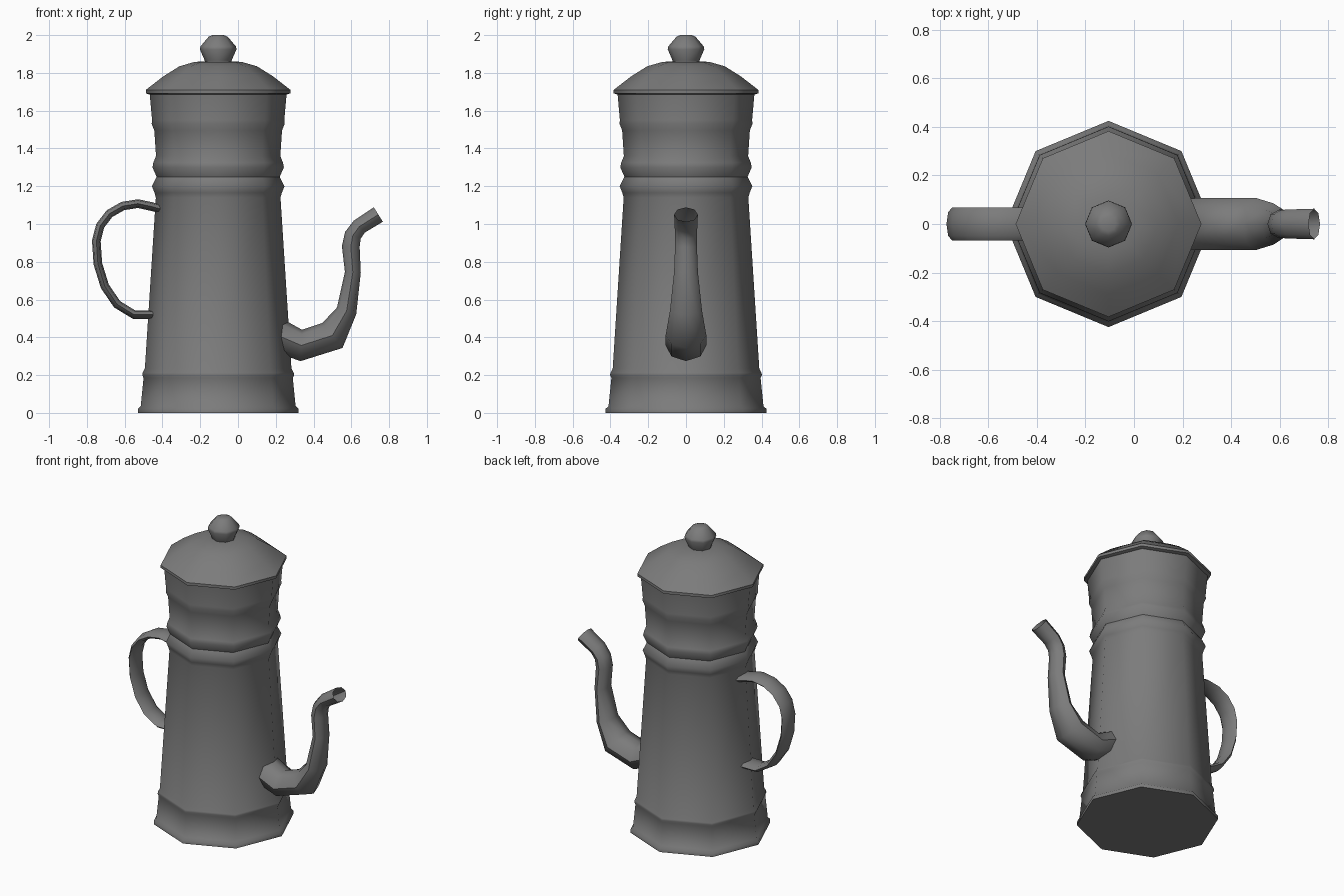
import bpy, bmesh, math
from mathutils import Vector

cube = bpy.data.objects.get("Cube")
if cube:
    bpy.data.objects.remove(cube, do_unlink=True)

SIDES = 8
AXIS_X = -0.105

metal = bpy.data.materials.new("grey metal")
metal.use_nodes = True
metal.diffuse_color = (0.2, 0.2, 0.2, 1)
metal.node_tree.nodes["Principled BSDF"].inputs["Base Color"].default_value = (0.2, 0.2, 0.2, 1)


def build(name, rings, cap_start=True, cap_end=True, angle=50):
    """Skin a list of equal-sized point rings into one smooth-shaded object."""
    bm = bmesh.new()
    loops = [[bm.verts.new(p) for p in ring] for ring in rings]
    for a, b in zip(loops, loops[1:]):
        for i in range(SIDES):
            j = (i + 1) % SIDES
            bm.faces.new((a[i], a[j], b[j], b[i]))
    if cap_start:
        bm.faces.new(loops[0][::-1])
    if cap_end:
        bm.faces.new(loops[-1])
    bmesh.ops.recalc_face_normals(bm, faces=bm.faces)
    mesh = bpy.data.meshes.new(name)
    bm.to_mesh(mesh)
    bm.free()
    mesh.materials.append(metal)
    obj = bpy.data.objects.new(name, mesh)
    bpy.context.collection.objects.link(obj)
    bpy.ops.object.select_all(action='DESELECT')
    obj.select_set(True)
    bpy.context.view_layer.objects.active = obj
    bpy.ops.object.shade_smooth_by_angle(angle=math.radians(angle))
    return obj


def lathe(name, profile, **kw):
    """Turn (radius, height) pairs around the pot axis."""
    turns = [2 * math.pi * i / SIDES for i in range(SIDES)]
    return build(name, [[(AXIS_X + r * math.cos(t), r * math.sin(t), z) for t in turns]
                        for r, z in profile], **kw)


def sweep(name, path, **kw):
    """Sweep an oval along (x, z, in-plane radius, sideways radius) stations."""
    pts = [Vector((x, 0, z)) for x, z, _, _ in path]
    rings = []
    for k, (_, _, ra, rb) in enumerate(path):
        tangent = Vector((0, 0, 0))
        if k > 0:
            tangent += (pts[k] - pts[k - 1]).normalized()
        if k < len(pts) - 1:
            tangent += (pts[k + 1] - pts[k]).normalized()
        tangent.normalize()
        normal = Vector((-tangent.z, 0, tangent.x))
        ring = []
        for i in range(SIDES):
            t = 2 * math.pi * i / SIDES
            ring.append(pts[k] + normal * ra * math.cos(t) + Vector((0, rb * math.sin(t), 0)))
        rings.append(ring)
    return build(name, rings, **kw)


# Lower pot with foot, base band and top bead
lathe("lower_pot", [(0.425, 0), (0.425, 0.022), (0.41, 0.036), (0.395, 0.185), (0.402, 0.2),
                    (0.4, 0.212), (0.388, 0.235), (0.33, 1.14), (0.337, 1.165),
                    (0.351, 1.2), (0.326, 1.25)])

# Upper filter section with two raised beads
lathe("upper_pot", [(0.326, 1.25), (0.348, 1.3), (0.343, 1.325), (0.329, 1.36), (0.338, 1.495),
                    (0.352, 1.53), (0.35, 1.55), (0.362, 1.685)])

# Domed lid and its knob
lathe("lid", [(0.362, 1.685), (0.383, 1.692), (0.383, 1.71), (0.29, 1.782),
              (0.205, 1.835), (0.125, 1.858), (0.06, 1.862)])
lathe("lid_knob", [(0.068, 1.855), (0.073, 1.87), (0.097, 1.925), (0.094, 1.94),
                   (0.05, 1.992), (0.03, 2.0)])

# Strap handle
outline = [(-0.41, 1.08), (-0.46, 1.093), (-0.53, 1.108), (-0.61, 1.095), (-0.68, 1.055),
           (-0.73, 0.99), (-0.75, 0.91), (-0.742, 0.79), (-0.705, 0.67), (-0.64, 0.575),
           (-0.55, 0.52), (-0.45, 0.52)]
sweep("handle", [(x, z, 0.023, 0.068) for x, z in outline])

# Curved spout, open at the mouth
sweep("spout", [(0.2, 0.415, 0.09, 0.105), (0.335, 0.357, 0.083, 0.108), (0.5, 0.41, 0.085, 0.108),
                (0.575, 0.54, 0.054, 0.085), (0.608, 0.745, 0.042, 0.063),
                (0.597, 0.88, 0.047, 0.058), (0.608, 0.94, 0.045, 0.058),
                (0.643, 0.987, 0.043, 0.06), (0.743, 1.05, 0.045, 0.063)], cap_end=False)
